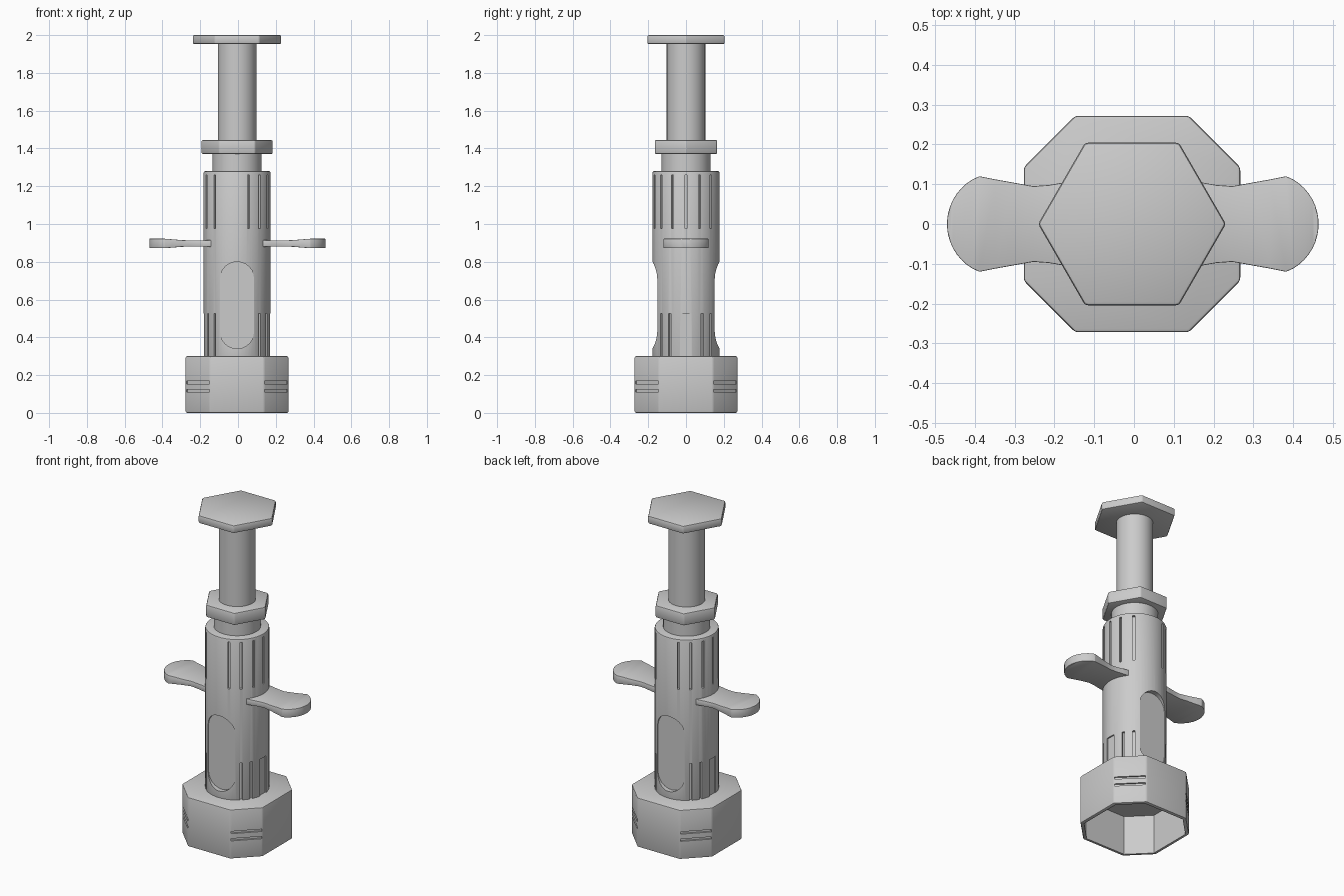
import bpy, bmesh, math
from mathutils import Matrix, Vector

if "Cube" in bpy.data.objects:
    bpy.data.objects.remove(bpy.data.objects["Cube"])

CX = -0.005  # shared axis of the tool

grey = bpy.data.materials.new("plain_grey")
grey.diffuse_color = (0.6, 0.6, 0.6, 1)
grey.use_nodes = True
grey.node_tree.nodes["Principled BSDF"].inputs["Base Color"].default_value = grey.diffuse_color


def prism(bm, pts, z0, z1, mat=Matrix()):
    """Extrude a 2D outline from z0 to z1."""
    lo = [bm.verts.new(mat @ Vector((x, y, z0))) for x, y in pts]
    hi = [bm.verts.new(mat @ Vector((x, y, z1))) for x, y in pts]
    n = len(pts)
    bm.faces.new(lo[::-1])
    bm.faces.new(hi)
    for i in range(n):
        bm.faces.new((lo[i], lo[(i + 1) % n], hi[(i + 1) % n], hi[i]))


def ring(r, n):
    return [(r * math.cos(2 * math.pi * i / n), r * math.sin(2 * math.pi * i / n)) for i in range(n)]


def make(name, bm, x=CX):
    bmesh.ops.recalc_face_normals(bm, faces=bm.faces)
    me = bpy.data.meshes.new(name)
    bm.to_mesh(me)
    bm.free()
    me.materials.append(grey)
    ob = bpy.data.objects.new(name, me)
    ob.location.x = x
    bpy.context.collection.objects.link(ob)
    return ob


def finish(ob, cutter=None, bevel=0):
    """Apply bevel and cuts, then smooth rounded surfaces."""
    bpy.ops.object.select_all(action='DESELECT')
    ob.select_set(True)
    bpy.context.view_layer.objects.active = ob
    if bevel:
        m = ob.modifiers.new("bevel", 'BEVEL')
        m.width, m.segments, m.limit_method = bevel, 2, 'ANGLE'
        bpy.ops.object.modifier_apply(modifier="bevel")
    if cutter:
        m = ob.modifiers.new("cut", 'BOOLEAN')
        m.operation, m.solver, m.object = 'DIFFERENCE', 'EXACT', cutter
        bpy.ops.object.modifier_apply(modifier="cut")
        bpy.data.objects.remove(cutter)
    bpy.ops.object.shade_smooth_by_angle(angle=math.radians(32))


def part(name, pts, z0, z1, bevel=0):
    bm = bmesh.new()
    prism(bm, pts, z0, z1)
    finish(make(name, bm), None, bevel)


def box(bm, a, r0, r1, width, z0, z1):
    """Radial cutter block at angle a degrees."""
    w = width / 2
    prism(bm, [(r0, -w), (r1, -w), (r1, w), (r0, w)], z0, z1,
          Matrix.Rotation(math.radians(a), 4, 'Z'))


def octagon(d):
    f, c = 0.272 - d, 0.143 - d * 0.41
    return [(c, -f), (f, -c), (f, c), (c, f), (-c, f), (-f, c), (-f, -c), (-c, -f)]


# Hollow octagonal base with paired grooves on the diagonal faces
bm = bmesh.new()
prism(bm, octagon(0), 0, 0.3)
base = make("base_cap", bm)
bm = bmesh.new()
prism(bm, octagon(0.02), -0.1, 0.24)
reach = (0.272 + 0.143) / math.sqrt(2)
for a in (45, 135, 225, 315):
    for z in (0.117, 0.161):
        box(bm, a, reach - 0.01, reach + 0.05, 0.172, z - 0.007, z + 0.007)
finish(base, make("base_cutter", bm), 0.008)

# Main barrel with side grooves and flat stadium recesses
bm = bmesh.new()
prism(bm, ring(0.177, 64), 0.25, 1.28)
barrel = make("barrel", bm)
bm = bmesh.new()
for side in (0, 180):
    for a in (-70, -48, -24, 0, 24, 48):
        box(bm, side + a, 0.162, 0.22, 0.013, 0.975, 1.26)
    for a in (-48, -29, 29, 48):
        box(bm, side + a, 0.162, 0.22, 0.013, 0.28, 0.525)
    box(bm, side, 0.168, 0.22, 0.058, 0.28, 0.525)
    stadium = []
    for i in range(26):
        t = math.pi * (i if i < 13 else i - 1) / 12
        stadium.append((0.09 * math.cos(t), (0.71 if i < 13 else 0.43) + 0.09 * math.sin(t)))
    prism(bm, stadium, 0.148, 0.24,
          Matrix.Rotation(math.radians(side), 4, 'Z') @ Matrix.Rotation(math.pi / 2, 4, 'X'))
finish(barrel, make("barrel_cutter", bm), 0.008)

# Neck, collar, plunger rod and head
part("neck", ring(0.13, 48), 1.26, 1.38)
part("collar", ring(0.19, 6), 1.37, 1.445, 0.008)
part("plunger_rod", ring(0.102, 48), 1.43, 1.96)
part("plunger_head", ring(0.236, 6), 1.952, 2.0, 0.008)

# Finger wings: paddle outline in strips, thickening toward the tip
rows = [(0.12, 0.113, 0.018), (0.17, 0.105, 0.017), (0.21, 0.098, 0.016), (0.25, 0.095, 0.016),
        (0.30, 0.104, 0.018), (0.345, 0.112, 0.022), (0.385, 0.12, 0.025)]
for i in range(1, 9):
    t = math.radians(67.4 * (1 - i / 8.5))
    rows.append((0.337 + 0.13 * math.cos(t), 0.13 * math.sin(t), 0.025))
for name, s in (("right_wing", 1), ("left_wing", -1)):
    bm = bmesh.new()
    loops = [[bm.verts.new((s * x, y, 0.897 + z)) for y, z in ((-w, -h), (w, -h), (w, h), (-w, h))]
             for x, w, h in rows]
    for a, b in zip(loops, loops[1:]):
        for i in range(4):
            bm.faces.new((a[i], a[(i + 1) % 4], b[(i + 1) % 4], b[i]))
    bm.faces.new(loops[0])
    bm.faces.new(loops[-1])
    finish(make(name, bm, -0.003), None, 0.004)
